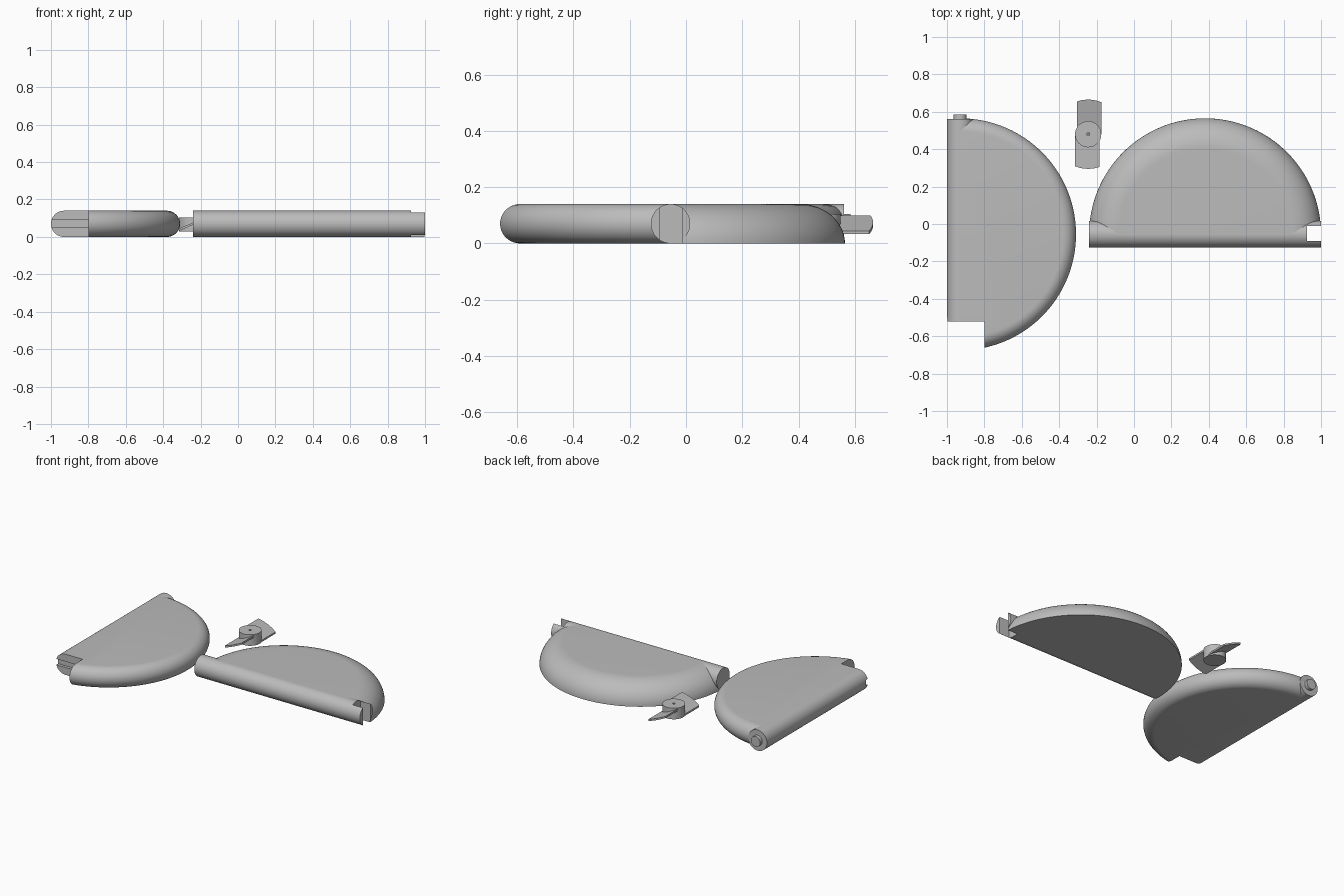
import bpy, bmesh, math
from mathutils import Matrix, Vector

if "Cube" in bpy.data.objects:
    bpy.data.objects.remove(bpy.data.objects["Cube"])

grey = bpy.data.materials.new("plain_grey")
grey.diffuse_color = (0.5, 0.5, 0.5, 1)
grey.use_nodes = True
grey.node_tree.nodes["Principled BSDF"].inputs["Base Color"].default_value = grey.diffuse_color
H, R = 0.14, 0.62          # shell thickness and half-disc radius
HR = H / 2                 # hinge barrel radius


def finish(name, bm):
    bmesh.ops.recalc_face_normals(bm, faces=bm.faces)
    me = bpy.data.meshes.new(name)
    bm.to_mesh(me)
    bm.free()
    me.materials.append(grey)
    ob = bpy.data.objects.new(name, me)
    bpy.context.collection.objects.link(ob)
    return ob


def smooth(ob):
    bpy.ops.object.select_all(action='DESELECT')
    ob.select_set(True)
    bpy.context.view_layer.objects.active = ob
    bpy.ops.object.shade_smooth_by_angle(angle=math.radians(30))


def half_disc(name, profile, centre, turn):
    """Sweep an (r, z) rim profile through half a turn and cap it."""
    bm = bmesh.new()
    n = 96
    rings = []
    for r, z in profile:
        rings.append([bm.verts.new((centre[0] + r * math.cos(turn + math.pi * i / n),
                                    centre[1] + r * math.sin(turn + math.pi * i / n), z))
                      for i in range(n + 1)])
    for a, b in zip(rings, rings[1:]):
        for i in range(n):
            bm.faces.new((a[i], a[i + 1], b[i + 1], b[i]))
    bm.faces.new(rings[0][::-1])
    bm.faces.new(rings[-1])
    bm.faces.new([q[0] for q in rings] + [q[-1] for q in reversed(rings)])
    return finish(name, bm)


def rod(name, start, end, radius, sides=64):
    a, b = Vector(start), Vector(end)
    bm = bmesh.new()
    m = Matrix.Translation((a + b) / 2) @ (b - a).to_track_quat('Z', 'Y').to_matrix().to_4x4()
    bmesh.ops.create_cone(bm, cap_ends=True, segments=sides, radius1=radius,
                          radius2=radius, depth=(b - a).length, matrix=m)
    return finish(name, bm)


def box(name, lo, hi):
    lo, hi = Vector(lo), Vector(hi)
    bm = bmesh.new()
    bmesh.ops.create_cube(bm, size=1, matrix=Matrix.Translation((lo + hi) / 2)
                          @ Matrix.Diagonal((*(hi - lo), 1)))
    return finish(name, bm)


def cut(ob, cutter):
    cutter.hide_render = True
    cutter.hide_set(True)
    mod = ob.modifiers.new("cut", 'BOOLEAN')
    mod.operation, mod.solver, mod.object = 'DIFFERENCE', 'EXACT', cutter


def arc(n, a0, a1):
    return [a0 + (a1 - a0) * i / n for i in range(n + 1)]


# Left shell: fully rounded rim, barrel along y
ax, ay = -0.93, -0.055
full_round = [(R - HR + HR * math.cos(t), HR + HR * math.sin(t))
              for t in arc(20, -math.pi / 2, math.pi / 2)]
left_shell = half_disc("left_shell", full_round, (ax, ay), -math.pi / 2)
left_barrel = rod("left_hinge_barrel", (ax, -0.52, HR), (ax, 0.562, HR), HR)
hinge_peg = rod("hinge_peg", (ax, 0.54, HR), (ax, 0.585, HR), 0.035, 32)
cut(left_shell, box("corner_cutter", (-1.2, -0.9, -0.1), (-0.8, -0.52, 0.3)))
groove = box("groove_cutter", (-1.2, -0.6, 0.05), (-0.8, -0.50, 0.09))
cut(left_shell, groove)
cut(left_barrel, groove)

# Right shell: flat base, domed rim, barrel along x
bx, by = 0.38, -0.055
dome = [(R - 0.16 + 0.16 * math.cos(t), H * math.sin(t)) for t in arc(20, 0, math.pi / 2)]
right_shell = half_disc("right_shell", dome, (bx, by), 0)
right_barrel = rod("right_hinge_barrel", (bx - R, by, HR), (bx + R, by, HR), HR)
slot = box("slot_cutter", (0.925, -0.092, -0.1), (1.2, -0.012, 0.3))
cut(right_shell, slot)
cut(right_barrel, slot)

# Two-bladed latch: drum with a pin hole and pitched blades
lx, ly = -0.245, 0.48
hub = rod("latch_hub", (lx, ly, 0.03), (lx, ly, 0.105), 0.07, 48)
cut(hub, rod("pin_hole_cutter", (lx, ly, 0.06), (lx, ly, 0.2), 0.008, 16))


def blade(name, sign):
    bm = bmesh.new()
    n, rows = 10, []
    for i in range(n + 1):
        u = -0.06 + 0.13 * i / n
        z = 0.088 - 0.055 * i / n
        tip = math.sqrt(0.185 ** 2 - u * u)
        rows.append([bm.verts.new((lx + sign * u, ly + sign * v, z + dz))
                     for v, dz in ((0, 0), (tip, 0), (tip, 0.012), (0, 0.012))])
    for a, b in zip(rows, rows[1:]):
        for k in range(4):
            bm.faces.new((a[k], a[(k + 1) % 4], b[(k + 1) % 4], b[k]))
    bm.faces.new(rows[0])
    bm.faces.new(rows[-1][::-1])
    return finish(name, bm)


blades = [blade("latch_back_blade", 1), blade("latch_front_blade", -1)]

for ob in [left_shell, left_barrel, hinge_peg, right_shell, right_barrel, hub] + blades:
    smooth(ob)
